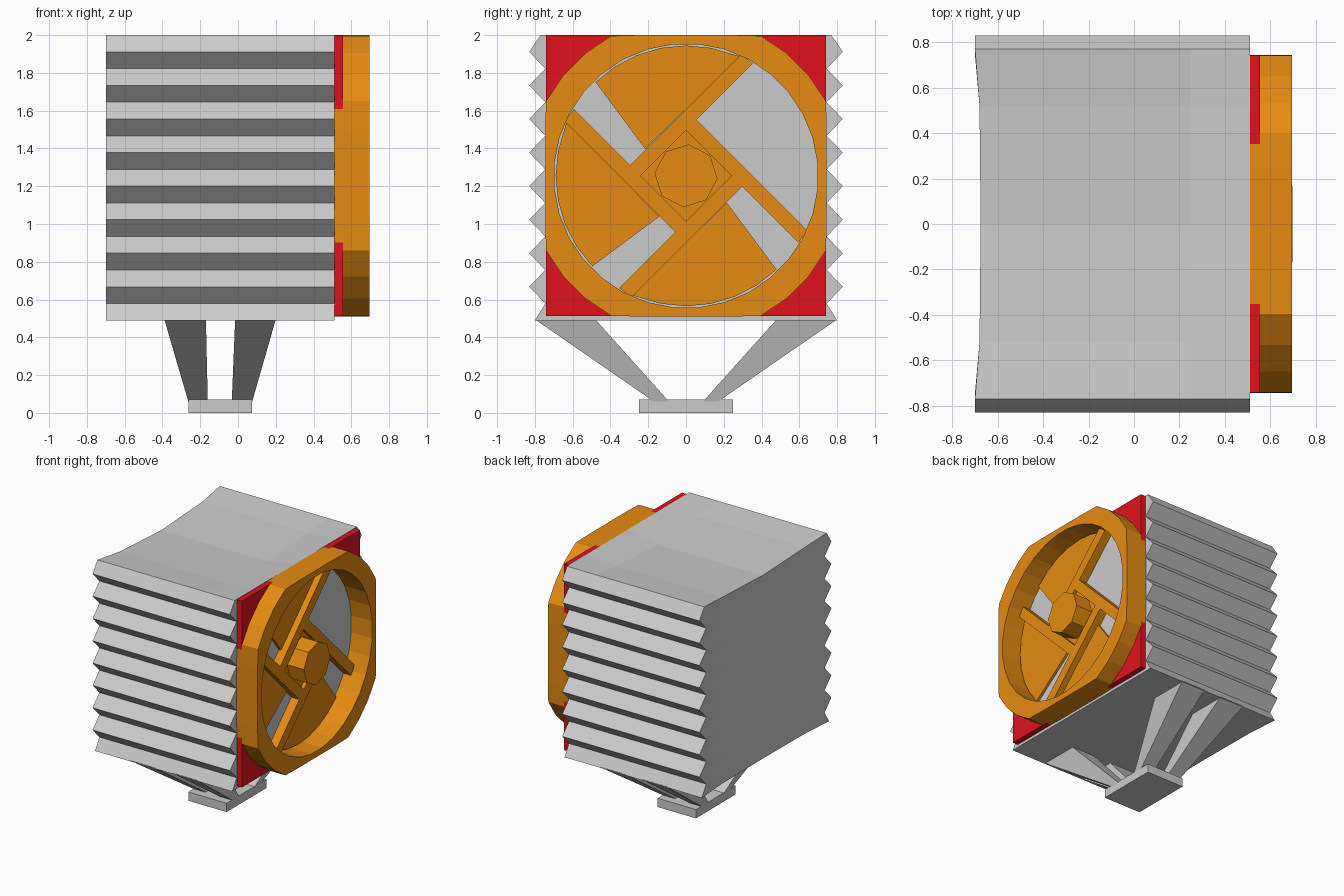
import bpy, bmesh
from math import sin, cos, pi, radians

if "Cube" in bpy.data.objects:
    bpy.data.objects.remove(bpy.data.objects["Cube"])

CZ = 1.255   # height of the fan axis


def material(name, rgb):
    m = bpy.data.materials.new(name)
    m.diffuse_color = (*rgb, 1)
    m.use_nodes = True
    m.node_tree.nodes["Principled BSDF"].inputs["Base Color"].default_value = m.diffuse_color
    return m


ORANGE = material("orange_paint", (0.79, 0.26, 0.006))
RED = material("red_paint", (0.75, 0.006, 0.013))


def make(name, bm, mat=None):
    bmesh.ops.recalc_face_normals(bm, faces=bm.faces)
    me = bpy.data.meshes.new(name)
    bm.to_mesh(me)
    bm.free()
    ob = bpy.data.objects.new(name, me)
    bpy.context.collection.objects.link(ob)
    if mat:
        me.materials.append(mat)
    return ob


def prism(name, pts, x0, x1, mat, hole=None):
    """Extrude a (y, z) outline about the fan axis along x, with an optional matching hole."""
    bm = bmesh.new()
    loop = lambda p, x: [bm.verts.new((x, y, CZ + z)) for y, z in p]
    a, b = loop(pts, x0), loop(pts, x1)
    n = len(pts)
    strips = [(a, b)]
    if hole:
        c, d = loop(hole, x0), loop(hole, x1)
        strips += [(b, d), (d, c), (c, a)]
    else:
        bm.faces.new(a)
        bm.faces.new(b)
    for s, t in strips:
        for i in range(n):
            j = (i + 1) % n
            bm.faces.new((s[i], s[j], t[j], t[i]))
    return make(name, bm, mat)


def polygon(sides, radius, angles):
    """Points of a regular polygon outline, sampled at the given angles."""
    step = 2 * pi / sides
    out = []
    for a in angles:
        r = radius * cos(step / 2) / cos(a % step - step / 2)
        out.append((r * cos(a), r * sin(a)))
    return out


def turn(pts, deg):
    c, s = cos(radians(deg)), sin(radians(deg))
    return [(y * c - z * s, y * s + z * c) for y, z in pts]


# Corrugated body: a lattice of x stations, z levels and y columns, skinned on all sides
bm = bmesh.new()
LEVELS = 18
DIP = [0, 0.025, 0.05, 0.025, 0]
SAG = [0, 0.02, 0.025, 0.02, 0]
V = {}
for k, x in enumerate((-0.7, 0.25, 0.51)):
    for i in range(LEVELS):
        w = 0.80 if i == 0 else 0.77 if i == LEVELS - 1 else (0.83, 0.745)[i % 2]
        for j, y in enumerate((-w, -0.52, 0, 0.52, w)):
            z = 0.49 + 1.51 / (LEVELS - 1) * i
            if i == LEVELS - 1 and k < 2:
                z -= DIP[j]
            if k == 1 and 0 < j < 4 and 0 < i < LEVELS - 1:
                continue
            V[k, i, j] = bm.verts.new((x + (SAG[j] if k == 0 else 0), y, z))


def quad(*keys):
    bm.faces.new([V[q] for q in keys])


for i in range(LEVELS - 1):
    for j in range(4):
        for k in (0, 2):
            quad((k, i, j), (k, i, j + 1), (k, i + 1, j + 1), (k, i + 1, j))
    for k in range(2):
        for j in (0, 4):
            quad((k, i, j), (k + 1, i, j), (k + 1, i + 1, j), (k, i + 1, j))
for k in range(2):
    for j in range(4):
        for i in (0, LEVELS - 1):
            quad((k, i, j), (k + 1, i, j), (k + 1, i, j + 1), (k, i, j + 1))
make("corrugated_body", bm)

# Red square mounting plate with a round opening
ang = [2 * pi * i / 32 for i in range(32)]
square = turn(polygon(4, 0.742 * 2 ** 0.5, ang), 45)
prism("mounting_plate", square, 0.505, 0.555, RED,
      turn(polygon(16, 0.72, ang), 45))

# Orange fan shroud: round outside, cut flat on four sides
ang = [2 * pi * (i + 0.5) / 32 for i in range(32)]
clamp = lambda v: max(-0.745, min(0.745, v))
outer = [(clamp(0.84 * cos(a)), clamp(0.84 * sin(a))) for a in ang]
prism("fan_shroud", outer, 0.51, 0.695, ORANGE, polygon(16, 0.71, ang))

# Hub and its square carrier
prism("fan_hub", [(0.167 * cos(radians(40 + 45 * i)), 0.167 * sin(radians(40 + 45 * i)))
                  for i in range(8)], 0.505, 0.697, ORANGE)
prism("hub_carrier", turn([(-.2, -.2), (.2, -.2), (.2, .2), (-.2, .2)], 45),
      0.505, 0.55, ORANGE)

# Four pinwheel struts and three blades
strut = [(-0.17, 0.17), (0.67, 0.17), (0.66, 0.25), (-0.25, 0.25)]
blade = [(0.285, 0.633)] + [(0.69 * cos(radians(a)), 0.69 * sin(radians(a)))
                            for a in (79, 90, 101, 112, 123, 134)] + [(-0.216, 0.142)]
for n in range(4):
    prism(f"fan_strut_{n + 1}", turn(strut, 45 + 90 * n), 0.505, 0.58, ORANGE)
    if n < 3:
        prism(f"fan_blade_{n + 1}", turn(blade, 90 * n), 0.505, 0.53, ORANGE)


def loft(name, lo, hi):
    """Tapered block between two rectangles (x0, x1, y0, y1, z)."""
    bm = bmesh.new()
    rows = []
    for x0, x1, y0, y1, z in (lo, hi):
        rows.append([bm.verts.new(p) for p in
                     ((x0, y0, z), (x1, y0, z), (x1, y1, z), (x0, y1, z))])
    a, b = rows
    bm.faces.new(a)
    bm.faces.new(b)
    for i in range(4):
        j = (i + 1) % 4
        bm.faces.new((a[i], a[j], b[j], b[i]))
    return make(name, bm)


# Foot plate and four splayed legs
loft("foot_plate", (-0.263, 0.075, -0.25, 0.25, 0), (-0.263, 0.075, -0.25, 0.25, 0.07))
for side, s in (("front", -1), ("back", 1)):
    for end, lo, hi in (("left", (-0.263, -0.16), (-0.39, -0.17)),
                        ("right", (-0.033, 0.075), (-0.015, 0.20))):
        loft(f"{side}_{end}_leg", (*lo, s * 0.09, s * 0.17, 0.06),
             (*hi, s * 0.48, s * 0.80, 0.495))
